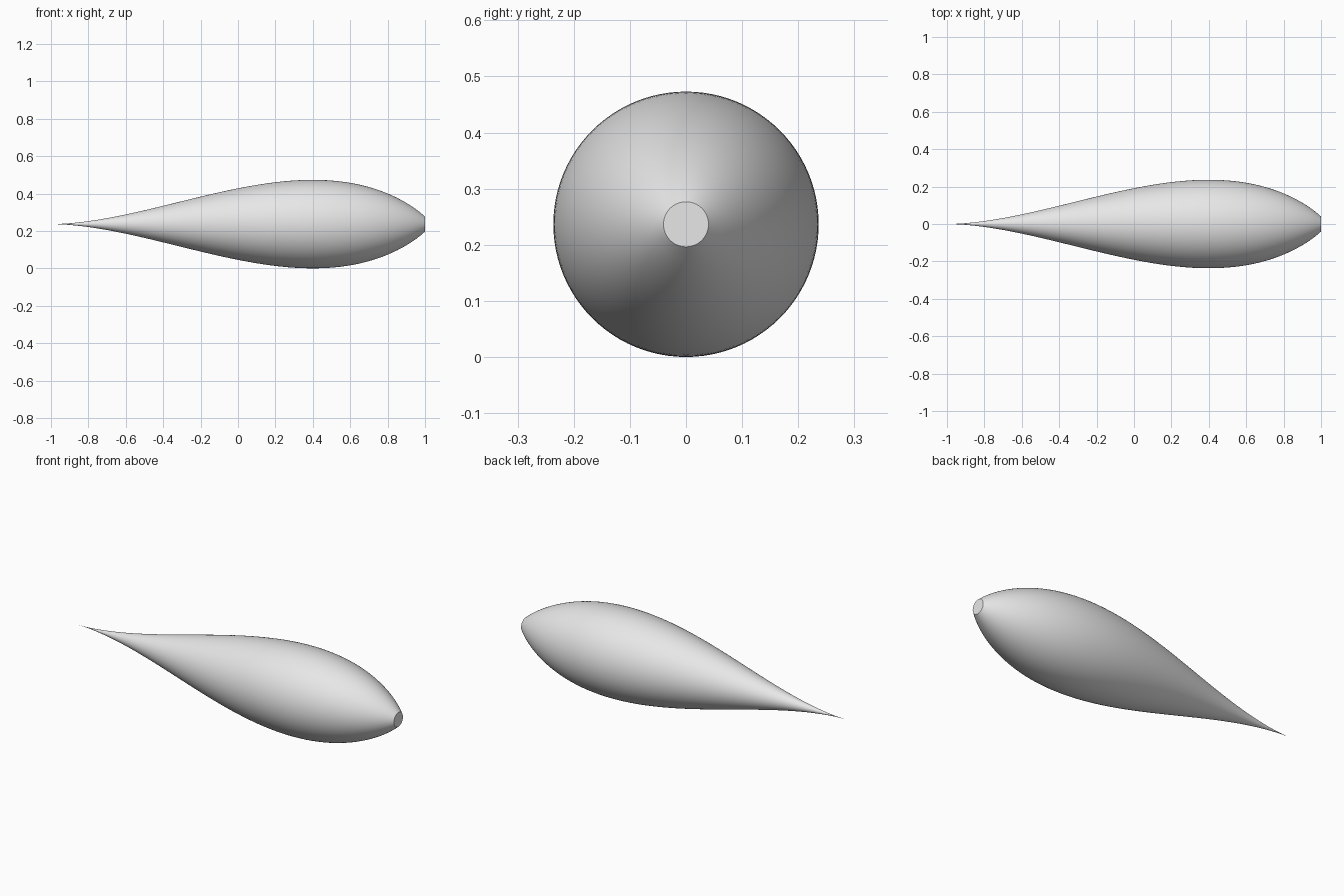
import bpy, bmesh
from math import pi, radians
from mathutils import Vector

cube = bpy.data.objects.get("Cube")
if cube:
    bpy.data.objects.remove(cube, do_unlink=True)

MAX_RADIUS = 0.2365   # widest radius
WIDEST = 0.4          # where along x it is widest
NOSE = 1.035          # where the profile would close past the flat nose
BLUNT = 0.84          # roundness of the nose
TAPER = BLUNT * (1 + WIDEST) / (NOSE - WIDEST)
RINGS, SIDES = 80, 96


def radius(x):
    """Teardrop radius at x: a long pointed tail and a blunt nose."""
    tail = ((1 + x) / (1 + WIDEST)) ** TAPER
    nose = ((NOSE - x) / (NOSE - WIDEST)) ** BLUNT
    return MAX_RADIUS * tail * nose


# Plain grey material
grey = bpy.data.materials.new("light grey")
grey.use_nodes = True
colour = (0.8, 0.8, 0.8, 1)
grey.diffuse_color = colour
grey.node_tree.nodes["Principled BSDF"].inputs["Base Color"].default_value = colour

# Teardrop body: profile spun round the x axis, with a flat nose disc
bm = bmesh.new()
stations = [-1 + 2 * i / RINGS for i in range(RINGS + 1)]
points = [(x, 0, radius(x)) for x in stations] + [(1, 0, 0)]
verts = [bm.verts.new(p) for p in points]
edges = [bm.edges.new(pair) for pair in zip(verts, verts[1:])]
bmesh.ops.spin(bm, geom=verts + edges, cent=Vector(), axis=Vector((1, 0, 0)),
               angle=2 * pi, steps=SIDES)
bmesh.ops.remove_doubles(bm, verts=bm.verts, dist=0.000001)
bmesh.ops.recalc_face_normals(bm, faces=bm.faces)

mesh = bpy.data.meshes.new("teardrop_body")
bm.to_mesh(mesh)
bm.free()
mesh.materials.append(grey)
body = bpy.data.objects.new("teardrop_body", mesh)
body.location.z = MAX_RADIUS
bpy.context.collection.objects.link(body)

# Smooth sides, sharp nose rim
bpy.ops.object.select_all(action="DESELECT")
body.select_set(True)
bpy.context.view_layer.objects.active = body
bpy.ops.object.shade_smooth_by_angle(angle=radians(30))
